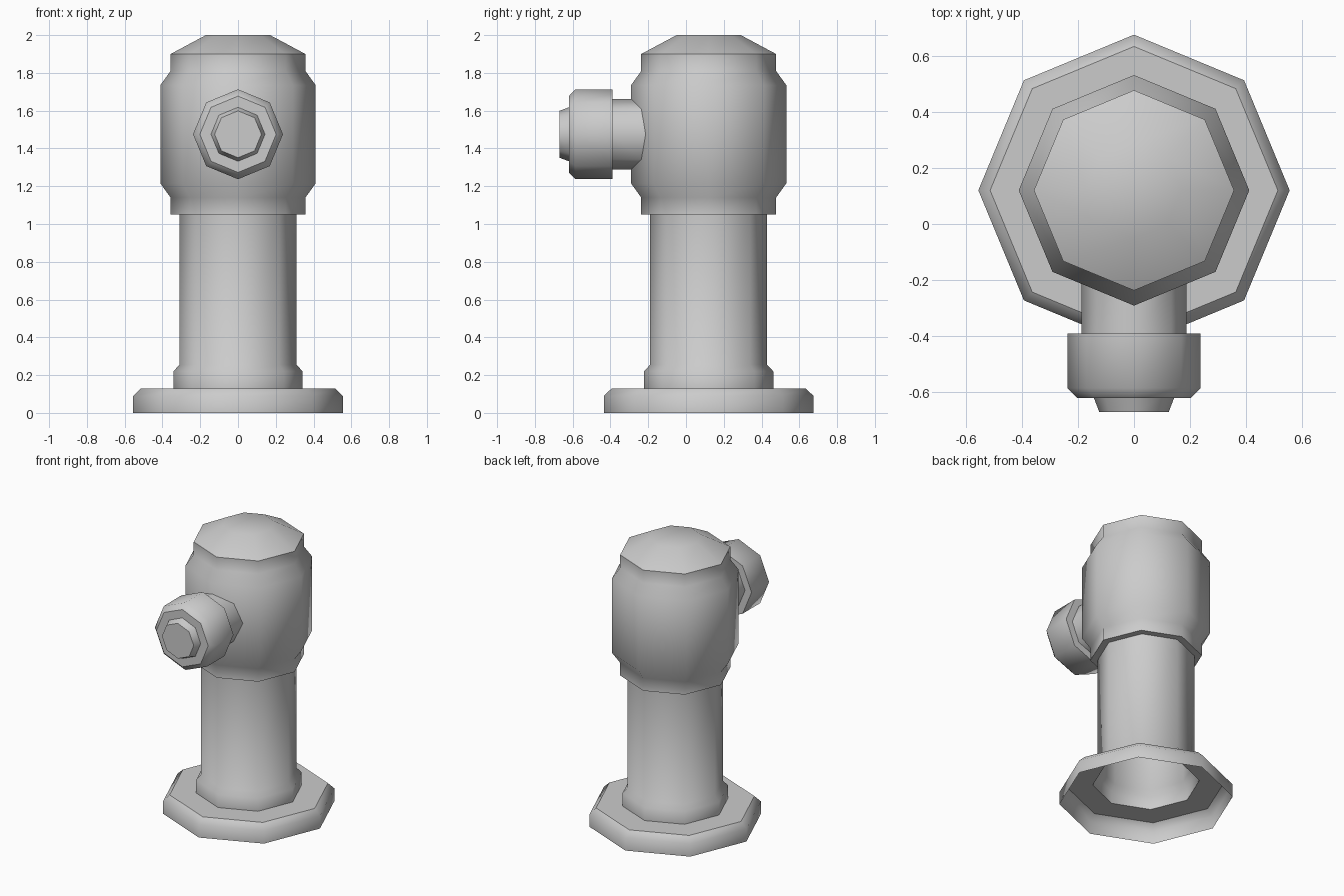
import bpy, bmesh, math
from mathutils import Vector

if "Cube" in bpy.data.objects:
    bpy.data.objects.remove(bpy.data.objects["Cube"])

SIDES = 8
AXIS_Y = 0.12      # y of the vertical axis
NOZZLE_Z = 1.475   # height of the nozzle axis


def lathe(name, profile, place, cap_end=False, fit_start=None):
    """Spin (radius, distance) points into an octagonal surface."""
    bm = bmesh.new()
    rings = []
    for i, (r, d) in enumerate(profile):
        ring = []
        for k in range(SIDES):
            a = 2 * math.pi * k / SIDES
            p = place(r * math.cos(a), r * math.sin(a), d)
            if i == 0 and fit_start:
                p = fit_start(p)
            ring.append(bm.verts.new(p))
        rings.append(ring)
    for lo, hi in zip(rings, rings[1:]):
        for k in range(SIDES):
            n = (k + 1) % SIDES
            bm.faces.new((lo[k], lo[n], hi[n], hi[k]))
    if cap_end:
        bm.faces.new(rings[-1])
    mesh = bpy.data.meshes.new(name)
    bm.to_mesh(mesh)
    bm.free()
    obj = bpy.data.objects.new(name, mesh)
    bpy.context.collection.objects.link(obj)
    bpy.ops.object.select_all(action='DESELECT')
    obj.select_set(True)
    bpy.context.view_layer.objects.active = obj
    bpy.ops.object.shade_smooth_by_angle(angle=math.radians(45.5))
    return obj


def upright(u, v, d):
    return Vector((u, AXIS_Y + v, d))


def forward(u, v, d):
    return Vector((u, -d, NOZZLE_Z + v))


def onto_head(p):
    # start the pipe on the two front faces of the octagonal head
    p.y = AXIS_Y - 0.41 + abs(p.x) * math.tan(math.pi / 8)
    return p


# Flanged foot, open underneath, flowing into the post
lathe("foot_and_post", [(0.555, 0), (0.555, 0.09), (0.513, 0.13), (0.342, 0.13),
                        (0.342, 0.22), (0.31, 0.255), (0.31, 1.05)], upright)

# Wide head with chamfered shoulders and a shallow cap
lathe("head", [(0.31, 1.05), (0.357, 1.05), (0.357, 1.14), (0.411, 1.215),
               (0.411, 1.735), (0.357, 1.81), (0.357, 1.90), (0.17, 2.0)],
      upright, cap_end=True)

# Side outlet: short pipe, collar and tapered tip
lathe("outlet_pipe", [(0.187, 0.25), (0.187, 0.39)], forward, fit_start=onto_head)
lathe("outlet_collar", [(0.187, 0.39), (0.238, 0.39), (0.238, 0.585), (0.202, 0.62),
                        (0.143, 0.62), (0.124, 0.67)], forward, cap_end=True)
